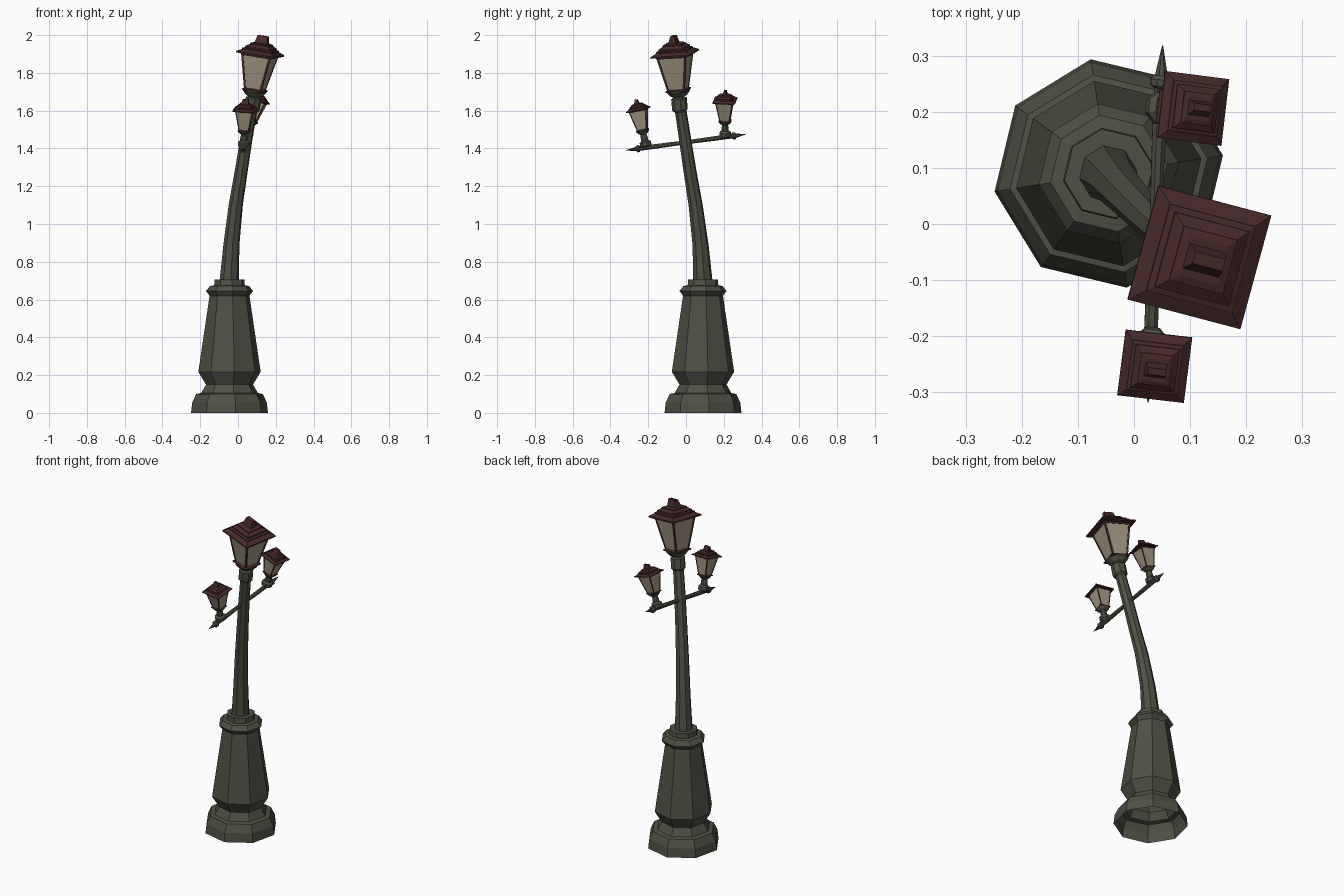
import bpy, bmesh, math
from mathutils import Vector, Matrix

if "Cube" in bpy.data.objects:
    bpy.data.objects.remove(bpy.data.objects["Cube"])


def material(name, rgb):
    m = bpy.data.materials.new(name)
    m.diffuse_color = (*rgb, 1)
    m.use_nodes = True
    m.node_tree.nodes["Principled BSDF"].inputs["Base Color"].default_value = m.diffuse_color
    return m


IRON = material("grey_green_iron", (0.080, 0.080, 0.059))
RED = material("dark_red_metal", (0.065, 0.023, 0.023))
GLASS = material("cream_glass", (0.36, 0.31, 0.22))
R2 = math.sqrt(2)


def loft(name, rings, sides, phase, mat, matrix=None, caps=(True, True)):
    """Skin polygon rings (x, y, z, radius_x[, radius_y]) into a flat-shaded solid."""
    bm = bmesh.new()
    loops = []
    for x, y, z, rx, *ry in rings:
        r_y = ry[0] if ry else rx
        loop = []
        for i in range(sides):
            a = math.radians(phase) + i * math.tau / sides
            loop.append(bm.verts.new((x + rx * math.cos(a), y + r_y * math.sin(a), z)))
        loops.append(loop)
    for lo, hi in zip(loops, loops[1:]):
        for i in range(sides):
            j = (i + 1) % sides
            bm.faces.new((lo[i], lo[j], hi[j], hi[i]))
    if caps[0]:
        bm.faces.new(loops[0][::-1])
    if caps[1]:
        bm.faces.new(loops[-1])
    me = bpy.data.meshes.new(name)
    bm.to_mesh(me)
    bm.free()
    me.materials.append(mat)
    ob = bpy.data.objects.new(name, me)
    if matrix is not None:
        ob.matrix_world = matrix
    bpy.context.collection.objects.link(ob)
    return ob


def turned(name, profile, sides, phase, mat, matrix=None, caps=(True, True)):
    """Profile of (radius, height) around the local z axis."""
    return loft(name, [(0, 0, z, r) for r, z in profile], sides, phase, mat, matrix, caps)


def square(name, profile, mat, matrix):
    """Square section, profile of (half width, height)."""
    return turned(name, [(h * R2, z) for h, z in profile], 4, 45, mat, matrix)


def aim(origin, direction, yaw=0, scale=1):
    rot = Vector((0, 0, 1)).rotation_difference(Vector(direction)).to_matrix().to_4x4()
    return (Matrix.Translation(origin) @ rot @ Matrix.Rotation(math.radians(yaw), 4, 'Z')
            @ Matrix.Scale(scale, 4))


# Octagonal pedestal, open underneath
turned("pedestal", [(0.206, 0), (0.2, 0.055), (0.178, 0.1), (0.152, 0.105), (0.126, 0.15),
                    (0.167, 0.217), (0.107, 0.62), (0.126, 0.645), (0.105, 0.672),
                    (0.082, 0.675), (0.08, 0.705), (0.045, 0.705)],
       8, 9, IRON, Matrix.Translation((-0.045, 0.09, 0)), (False, True))

# Leaning, bent pole
loft("pole", [(-0.047, 0.09, 0.69, 0.052), (-0.035, 0.077, 0.89, 0.043),
              (-0.012, 0.051, 1.1, 0.038), (0.017, 0.021, 1.28, 0.035),
              (0.044, -0.005, 1.45, 0.033), (0.077, -0.033, 1.63, 0.031)], 8, 9, IRON)

BASE, BRIM = Vector((0.08, -0.036, 1.65)), Vector((0.117, -0.06, 1.905))
turned("pole_collar", [(0.033, -0.055), (0.042, -0.045), (0.042, 0.015), (0.03, 0.022)],
       8, 9, IRON, aim(BASE, BRIM - BASE))


def lantern(name, base, brim, yaw, scale, stem):
    """Lantern whose roof brim sits at the local origin, axis running base to brim."""
    m = aim(brim, brim - base, yaw, scale)
    # Iron stem and cup
    turned(name + "_cup", stem + [(0.03, -0.245), (0.03, -0.236), (0.045, -0.228),
                                  (0.064, -0.206), (0.064, -0.2)], 8, 22.5, IRON, m)
    # Glass body with red frame
    square(name + "_glass", [(0.045, -0.196), (0.079, -0.01)], GLASS, m)
    square(name + "_sill", [(0.046, -0.206), (0.056, -0.202), (0.056, -0.196), (0.046, -0.19)],
           RED, m)
    for i, (sx, sy) in enumerate([(1, 1), (-1, 1), (-1, -1), (1, -1)]):
        loft(f"{name}_corner_bar_{i}", [(sx * 0.042, sy * 0.042, -0.196, 0.0075),
                                        (sx * 0.076, sy * 0.076, -0.01, 0.0075)],
             4, 45, RED, m)
    # Stepped roof and wedge finial
    square(name + "_roof", [(0.08, -0.018), (0.084, -0.01), (0.105, -0.008), (0.105, 0.0),
                            (0.08, 0.014), (0.08, 0.02), (0.069, 0.024), (0.069, 0.031),
                            (0.05, 0.044), (0.05, 0.049), (0.036, 0.054)], RED, m)
    loft(name + "_finial", [(0, 0, 0.05, 0.034 * R2, 0.024 * R2),
                            (0.003, 0.003, 0.093, 0.028 * R2, 0.011 * R2)], 4, 45, RED, m)


lantern("main_lantern", BASE, BRIM, -15, 1.0, [(0.036, -0.262)])

# Crossarm with pointed ends
A, B = Vector((0.025, -0.318, 1.39)), Vector((0.051, 0.318, 1.475))
L = (B - A).length / 2
half = [(0.011, 0.0), (0.013, 0.15), (0.013, 0.245), (0.02, 0.25), (0.02, 0.262),
        (0.012, 0.268), (0.001, L)]
turned("crossarm", [(r, -z) for r, z in half[:0:-1]] + half, 8, 22.5, IRON,
       aim((A + B) / 2, B - A))

# Two side lanterns on the arm
stem = [(0.03, -0.36), (0.055, -0.345), (0.055, -0.31), (0.034, -0.295), (0.034, -0.27)]
lantern("back_lantern", Vector((0.047, 0.207, 1.462)), Vector((0.106, 0.206, 1.655)),
        -7, 0.57, stem)
lantern("front_lantern", Vector((0.03, -0.21, 1.405)), Vector((0.037, -0.254, 1.607)),
        -7, 0.57, stem)
